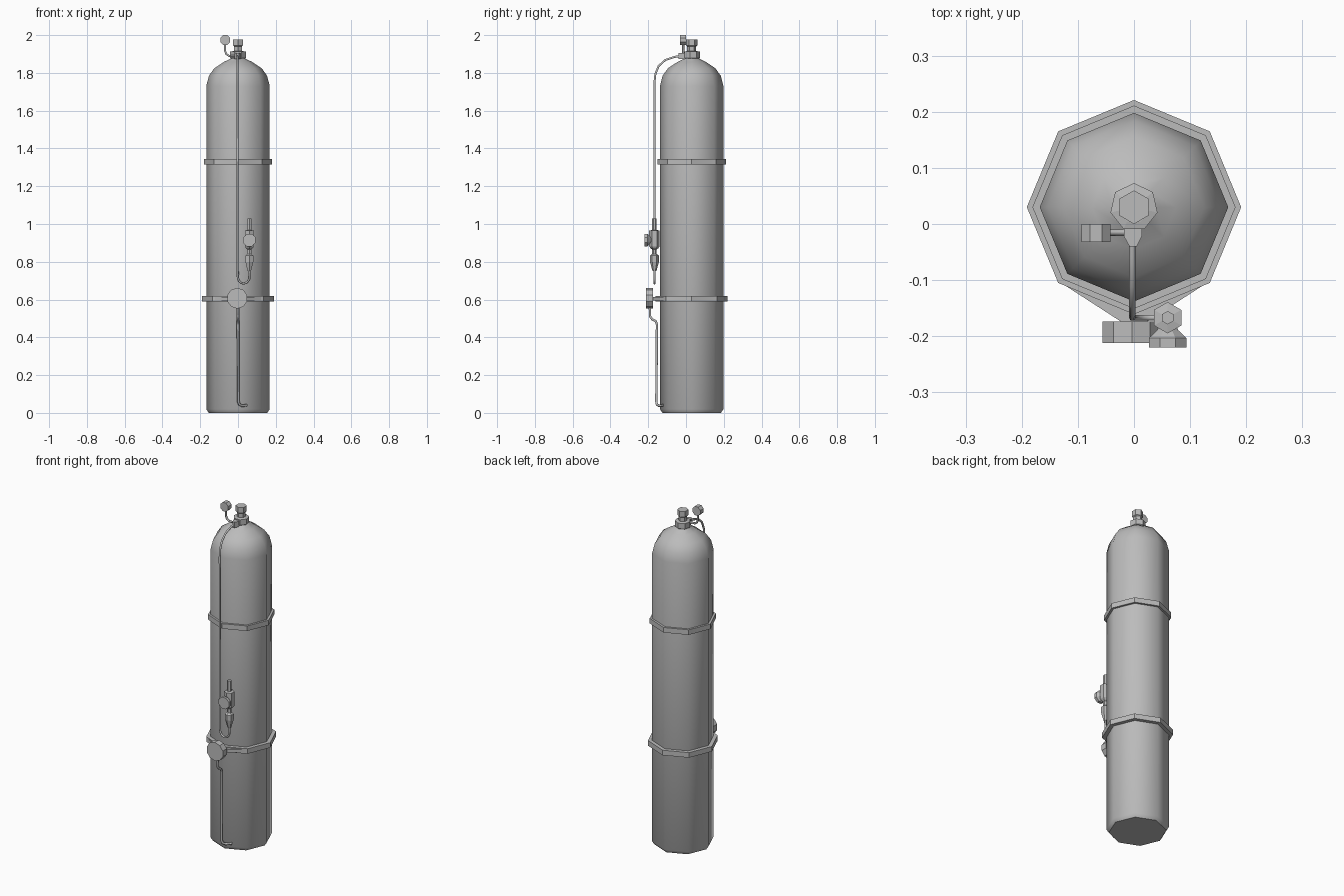
import bpy, bmesh, math
from mathutils import Matrix, Vector

cube = bpy.data.objects.get("Cube")
if cube:
    bpy.data.objects.remove(cube, do_unlink=True)

metal = bpy.data.materials.new("grey metal")
metal.use_nodes = True
GREY = (0.5, 0.5, 0.5, 1)
metal.diffuse_color = GREY
metal.node_tree.nodes["Principled BSDF"].inputs["Base Color"].default_value = GREY


def finish(name, bm, smooth=0):
    bmesh.ops.recalc_face_normals(bm, faces=bm.faces)
    mesh = bpy.data.meshes.new(name)
    bm.to_mesh(mesh)
    bm.free()
    mesh.materials.append(metal)
    obj = bpy.data.objects.new(name, mesh)
    bpy.context.collection.objects.link(obj)
    if smooth:
        bpy.ops.object.select_all(action='DESELECT')
        obj.select_set(True)
        bpy.context.view_layer.objects.active = obj
        bpy.ops.object.shade_smooth_by_angle(angle=math.radians(smooth))
    return obj


def lathe(name, profile, sides, loc, facing_front=False, phase=90, ring=False, smooth=0):
    """Turn (radius, height) pairs round z, or round the axis toward the front."""
    bm = bmesh.new()
    rows = []
    for r, h in profile:
        angles = [math.radians(phase + 360 * i / sides) for i in range(sides)]
        rows.append([bm.verts.new((r * math.cos(a), r * math.sin(a), h)) for a in angles])
    pairs = list(zip(rows, rows[1:]))
    if ring:
        pairs.append((rows[-1], rows[0]))
    else:
        bm.faces.new(rows[0])
        bm.faces.new(rows[-1])
    for low, high in pairs:
        for i in range(sides):
            j = (i + 1) % sides
            bm.faces.new((low[i], low[j], high[j], high[i]))
    turn = Matrix.Rotation(math.radians(90 if facing_front else 0), 4, 'X')
    bm.transform(Matrix.Translation(loc) @ turn)
    return finish(name, bm, smooth)


def prism(name, outline, z0, z1):
    bm = bmesh.new()
    face = bm.faces.new([bm.verts.new((x, y, z0)) for x, y in outline])
    top = bmesh.ops.extrude_face_region(bm, geom=[face])["geom"]
    verts = [g for g in top if isinstance(g, bmesh.types.BMVert)]
    bmesh.ops.translate(bm, verts=verts, vec=(0, 0, z1 - z0))
    return finish(name, bm)


def tube(name, points, radius):
    curve = bpy.data.curves.new(name, 'CURVE')
    curve.dimensions = '3D'
    curve.bevel_depth = radius
    curve.bevel_resolution = 1
    curve.use_fill_caps = True
    spline = curve.splines.new('POLY')
    spline.points.add(len(points) - 1)
    for p, co in zip(spline.points, points):
        p.co = (*co, 1)
    spline.use_smooth = True
    curve.materials.append(metal)
    obj = bpy.data.objects.new(name, curve)
    bpy.context.collection.objects.link(obj)
    bpy.ops.object.select_all(action='DESELECT')
    obj.select_set(True)
    bpy.context.view_layer.objects.active = obj
    bpy.ops.object.convert(target='MESH')


# Tank body with rounded shoulder
AXIS_Y = 0.03
lathe("tank", [(0.155, 0), (0.168, 0.02), (0.168, 1.73), (0.154, 1.785), (0.125, 1.825),
               (0.075, 1.858), (0.04, 1.875), (0.03, 1.885)],
      8, (0, AXIS_Y, 0), smooth=50)

# Clamping bands
for name, radius, z in (("upper_band", 0.181, 1.33), ("lower_band", 0.191, 0.605)):
    lathe(name, [(0.16, z - 0.015), (radius, z - 0.015), (radius, z + 0.015), (0.16, z + 0.015)],
          8, (0, AXIS_Y, 0), ring=True)

# Valve on top
lathe("valve_collar", [(0.032, 1.87), (0.043, 1.88), (0.043, 1.912), (0.028, 1.915)],
      7, (0, AXIS_Y, 0))
lathe("valve_knob", [(0.024, 1.91), (0.024, 1.94), (0.03, 1.945), (0.03, 1.978)],
      6, (0, AXIS_Y, 0))
prism("valve_outlet", [(-0.018, 0.01), (-0.018, -0.022), (-0.008, -0.04),
                       (0.005, -0.04), (0.014, -0.022), (0.014, 0.01)], 1.873, 1.906)

# Small gauge on its bent stem
tube("small_gauge_stem", [(0, -0.015, 1.89), (-0.048, -0.015, 1.89), (-0.062, -0.015, 1.9),
                          (-0.068, -0.015, 1.915), (-0.068, -0.015, 1.96)], 0.006)
lathe("small_gauge", [(0.028, -0.016), (0.028, 0.016)], 8, (-0.068, -0.016, 1.974),
      facing_front=True, phase=22.5)

# Hose from the valve down to the regulator
HOSE_Y = -0.167
hose = [(-0.003, -0.01, 1.89), (-0.003, -0.06, 1.885), (-0.003, -0.11, 1.868),
        (-0.003, -0.145, 1.836), (-0.003, -0.162, 1.795), (-0.003, HOSE_Y, 1.75),
        (-0.002, HOSE_Y, 0.73)]
for step in range(1, 8):
    a = math.pi * (1 - step / 8)
    hose.append((0.03 + 0.032 * math.cos(a), HOSE_Y, 0.725 - 0.04 * math.sin(a)))
hose.append((0.062, HOSE_Y, 0.77))
tube("hose", hose, 0.006)

# Regulator with its knob
lathe("regulator", [(0.01, 0.75), (0.024, 0.8), (0.024, 0.832), (0.012, 0.842), (0.012, 0.865),
                    (0.021, 0.872), (0.028, 0.882), (0.028, 0.965), (0.012, 0.968), (0.012, 1.03)],
      6, (0.06, HOSE_Y, 0))
lathe("regulator_knob", [(0.016, 0.01), (0.02, 0.022), (0.036, 0.036), (0.036, 0.053)], 8,
      (0.06, HOSE_Y, 0.915), facing_front=True, phase=22.5)

# Large gauge and its wedge-shaped mount
prism("gauge_mount", [(0.13, -0.105), (0.02, -0.176), (-0.02, -0.176), (-0.13, -0.105),
                      (0, -0.13)], 0.596, 0.614)
lathe("large_gauge", [(0.055, 0), (0.055, 0.038)], 10, (-0.004, -0.174, 0.607),
      facing_front=True)

# Drain pipe down to the foot
tube("drain_pipe", [(0, -0.192, 0.57), (0, -0.19, 0.51), (0, -0.178, 0.495), (0, -0.162, 0.487),
                    (0, -0.154, 0.47), (0.002, -0.157, 0.06), (0.007, -0.154, 0.045),
                    (0.02, -0.143, 0.038), (0.046, -0.122, 0.04)], 0.007)
